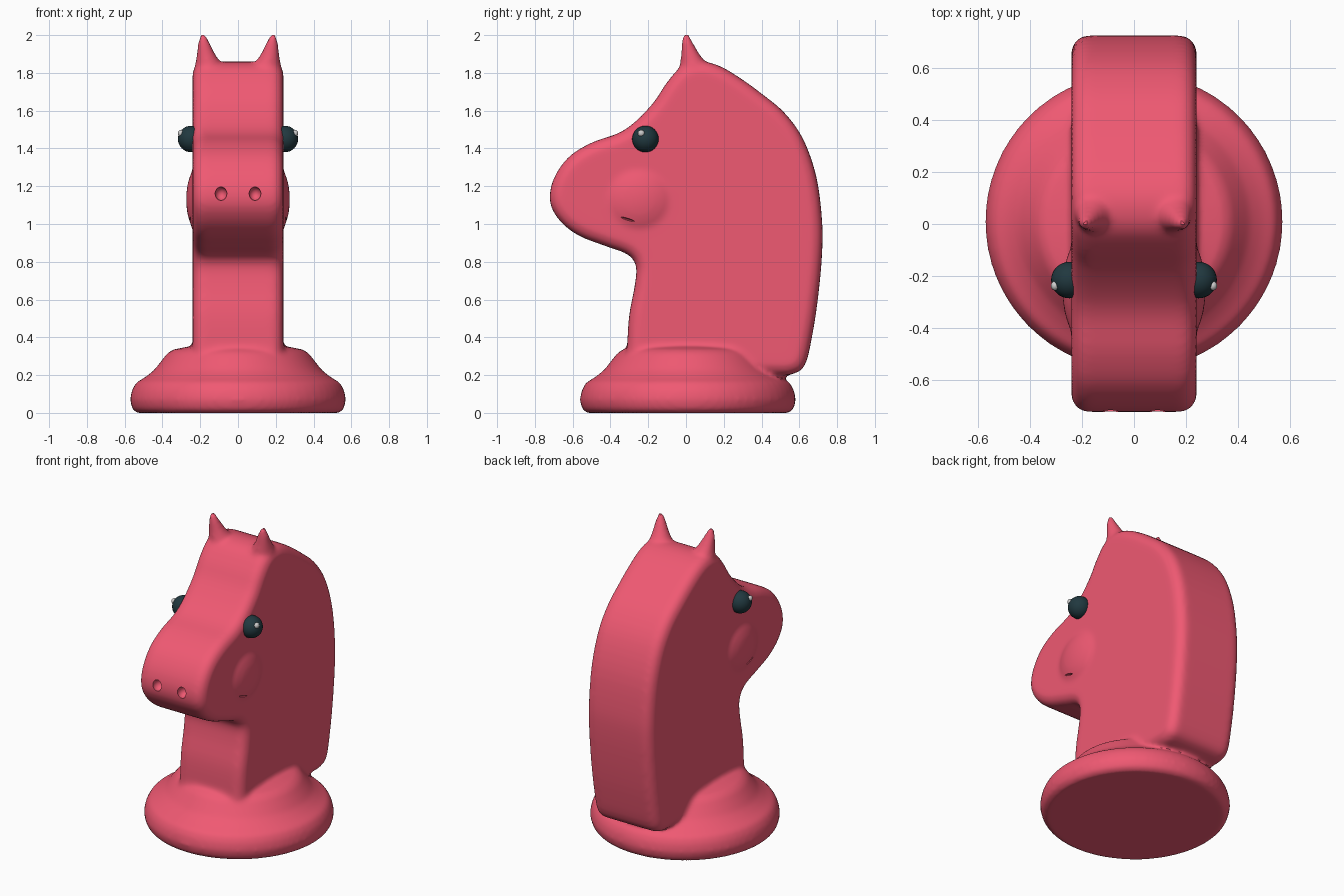
import bpy, bmesh, math
from mathutils import Vector, Matrix

if "Cube" in bpy.data.objects:
    bpy.data.objects.remove(bpy.data.objects["Cube"])


def material(name, color):
    m = bpy.data.materials.new(name)
    m.diffuse_color = (*color, 1)
    m.use_nodes = True
    m.node_tree.nodes["Principled BSDF"].inputs["Base Color"].default_value = m.diffuse_color
    return m


def make_object(name, bm, mat=None):
    me = bpy.data.meshes.new(name)
    bmesh.ops.recalc_face_normals(bm, faces=bm.faces)
    for f in bm.faces:
        f.smooth = True
    bm.to_mesh(me)
    bm.free()
    ob = bpy.data.objects.new(name, me)
    bpy.context.collection.objects.link(ob)
    if mat:
        me.materials.append(mat)
    return ob


def catmull(pts, steps=4):
    out, n = [], len(pts)
    for i in range(n):
        a, b, c, d = (Vector(pts[(i + k) % n]) for k in (-1, 0, 1, 2))
        for s in range(steps):
            t = s / steps
            out.append(0.5 * (2 * b + (c - a) * t + (2 * a - 5 * b + 4 * c - d) * t ** 2
                              + (3 * b - a - 3 * c + d) * t ** 3))
    return out


def rings(bm, sections, n):
    """Closed skin through horizontal circles given as (x, y, z, radius)."""
    loops = [[bm.verts.new((x + r * math.cos(2 * math.pi * i / n),
                            y + r * math.sin(2 * math.pi * i / n), z)) for i in range(n)]
             for x, y, z, r in sections]
    for a, b in zip(loops, loops[1:]):
        for i in range(n):
            j = (i + 1) % n
            bm.faces.new((a[i], a[j], b[j], b[i]))
    bm.faces.new(loops[0][::-1])
    bm.faces.new(loops[-1])


def ball(bm, loc, size, rot_x=0.0):
    m = (Matrix.Translation(loc) @ Matrix.Rotation(rot_x, 4, 'X')
         @ Matrix.Diagonal((*size, 1)))
    bmesh.ops.create_uvsphere(bm, u_segments=32, v_segments=16, radius=1, matrix=m)


red = material("red", (0.87, 0.10, 0.17))
dark = material("dark_teal", (0.015, 0.04, 0.05))
white = material("highlight", (0.75, 0.75, 0.72))

# Head and neck: side outline (y, z) extruded across x with rounded rims
outline = [(-0.31, 0.25), (-0.31, 0.37), (-0.30, 0.52), (-0.27, 0.68), (-0.265, 0.78),
           (-0.31, 0.84), (-0.43, 0.885), (-0.57, 0.94), (-0.67, 1.02), (-0.72, 1.12),
           (-0.70, 1.24), (-0.62, 1.355), (-0.50, 1.43), (-0.36, 1.48), (-0.27, 1.54),
           (-0.17, 1.645), (-0.10, 1.75), (-0.02, 1.835), (0.08, 1.86), (0.18, 1.835),
           (0.29, 1.77), (0.40, 1.69), (0.52, 1.59), (0.62, 1.45), (0.69, 1.25),
           (0.72, 1.02), (0.72, 0.84), (0.70, 0.62), (0.67, 0.42), (0.63, 0.255),
           (0.56, 0.205), (0.45, 0.20), (0.1, 0.2), (-0.2, 0.2)]
bm = bmesh.new()
front = bm.faces.new([bm.verts.new((-0.24, p.x, p.y)) for p in catmull(outline)])
ext = bmesh.ops.extrude_face_region(bm, geom=[front], use_keep_orig=True)
bmesh.ops.translate(bm, vec=(0.48, 0, 0),
                    verts=[v for v in ext['geom'] if isinstance(v, bmesh.types.BMVert)])
rim = [e for e in bm.edges if abs(e.verts[0].co.x - e.verts[1].co.x) < 1e-4]
bmesh.ops.bevel(bm, geom=rim, offset=0.065, segments=5, profile=0.5,
                affect='EDGES', clamp_overlap=False)

# Turned base
base = [(0, 0.535), (0.02, 0.56), (0.07, 0.572), (0.12, 0.562), (0.16, 0.54), (0.19, 0.49),
        (0.225, 0.445), (0.27, 0.41), (0.315, 0.375), (0.335, 0.345), (0.35, 0.27)]
rings(bm, [(0, 0.01, z, r) for z, r in base], 64)

# Ears and cheeks
for s in (-1, 1):
    rings(bm, [(s * 0.13, 0.06, 1.74, 0.10), (s * 0.145, 0.05, 1.80, 0.09),
               (s * 0.16, 0.035, 1.86, 0.065), (s * 0.172, 0.02, 1.91, 0.046),
               (s * 0.182, 0.004, 1.97, 0.028), (s * 0.186, 0, 2.01, 0.012)], 20)
    ball(bm, (s * 0.19, -0.25, 1.13), (0.085, 0.20, 0.19))
horse = make_object("horse_body", bm, red)

# Nostril and mouth cutter
bm = bmesh.new()
for s in (-1, 1):
    ball(bm, (s * 0.09, -0.71, 1.16), (0.032, 0.04, 0.036))
    ball(bm, (s * 0.265, -0.31, 1.025), (0.025, 0.045, 0.006), -0.3)
cutter = make_object("face_cutter", bm)
cutter.hide_render = True

# Fuse the parts, soften the joints, cut the face details
rm = horse.modifiers.new("fuse", 'REMESH')
rm.mode = 'VOXEL'
rm.voxel_size = 0.014
rm.use_smooth_shade = True
sm = horse.modifiers.new("soften", 'SMOOTH')
sm.factor = 0.5
sm.iterations = 8
bo = horse.modifiers.new("cut", 'BOOLEAN')
bo.operation = 'DIFFERENCE'
bo.solver = 'EXACT'
bo.object = cutter
bpy.context.view_layer.objects.active = horse
horse.select_set(True)
for name in ("fuse", "soften", "cut"):
    bpy.ops.object.modifier_apply(modifier=name)
bpy.data.objects.remove(cutter)
bpy.ops.object.shade_smooth_by_angle(angle=math.radians(40))

# Eyes with highlights
for s, side in ((-1, "left"), (1, "right")):
    bm = bmesh.new()
    ball(bm, (s * 0.248, -0.215, 1.45), (0.07, 0.07, 0.07))
    make_object(side + "_eye", bm, dark)
    bm = bmesh.new()
    ball(bm, (s * 0.303, -0.237, 1.48), (0.016, 0.018, 0.018))
    make_object(side + "_eye_highlight", bm, white)
